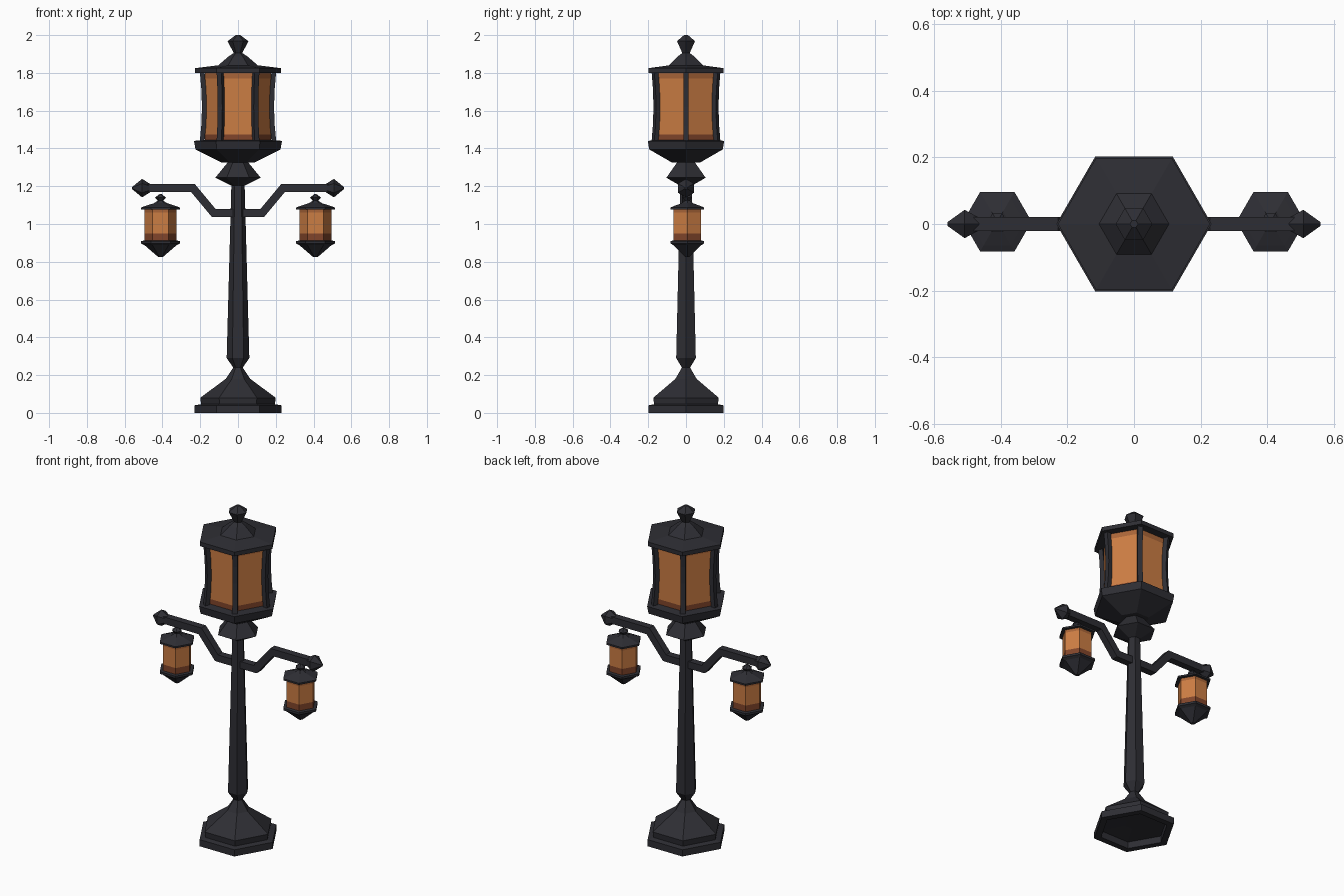
import bpy, bmesh, math
from mathutils import Vector

if "Cube" in bpy.data.objects:
    bpy.data.objects.remove(bpy.data.objects["Cube"])


def material(name, rgb):
    m = bpy.data.materials.new(name)
    m.diffuse_color = (*rgb, 1)
    m.use_nodes = True
    m.node_tree.nodes["Principled BSDF"].inputs["Base Color"].default_value = m.diffuse_color
    return m


IRON = material("dark iron", (0.027, 0.027, 0.034))
AMBER = material("amber glass", (0.60, 0.205, 0.057))
DIM = material("dim amber glass", (0.40, 0.13, 0.04))
BROWN = material("brown glass", (0.22, 0.06, 0.024))


def finish(bm, name, mats):
    bmesh.ops.recalc_face_normals(bm, faces=bm.faces)
    me = bpy.data.meshes.new(name)
    bm.to_mesh(me)
    bm.free()
    for m in mats:
        me.materials.append(m)
    ob = bpy.data.objects.new(name, me)
    bpy.context.collection.objects.link(ob)
    return ob


def hex_turned(name, profile, centre=(0, 0), mats=(IRON,), caps=True, bands=None):
    """Six-sided turned part from (radius, height) points, corners on the x axis."""
    bm = bmesh.new()
    rings = []
    for r, z in profile:
        rings.append([bm.verts.new((centre[0] + r * math.cos(i * math.pi / 3),
                                    centre[1] + r * math.sin(i * math.pi / 3), z))
                      for i in range(6)])
    for k, (a, b) in enumerate(zip(rings, rings[1:])):
        for i in range(6):
            j = (i + 1) % 6
            f = bm.faces.new((a[i], a[j], b[j], b[i]))
            if bands:
                f.material_index = bands[k]
    if caps:
        bm.faces.new(rings[0])
        bm.faces.new(rings[-1])
    return finish(bm, name, mats)


def swept_bar(name, path, side, width, depth):
    """Rectangular bar along a path, mitred at bends; side is the constant cross direction."""
    bm = bmesh.new()
    pts = [Vector(p) for p in path]
    side = Vector(side).normalized()
    rings = []
    for i, p in enumerate(pts):
        d1 = (pts[i] - pts[i - 1]).normalized() if i else (pts[1] - pts[0]).normalized()
        d2 = (pts[i + 1] - p).normalized() if i < len(pts) - 1 else d1
        t = (d1 + d2).normalized()
        n = t.cross(side) * (depth / 2 / t.dot(d1))
        s = side * (width / 2)
        rings.append([bm.verts.new(p + v) for v in (s + n, n - s, -s - n, s - n)])
    for a, b in zip(rings, rings[1:]):
        for i in range(4):
            j = (i + 1) % 4
            bm.faces.new((a[i], a[j], b[j], b[i]))
    bm.faces.new(rings[0])
    bm.faces.new(rings[-1])
    return finish(bm, name, (IRON,))


GLASS = (AMBER, DIM, BROWN)

# Hollow stepped base, tapering pole and flared collar
hex_turned("base", [(0.05, 0.045), (0.19, 0.04), (0.19, 0), (0.23, 0), (0.23, 0.04),
                    (0.195, 0.046), (0.2, 0.08), (0.065, 0.18), (0.025, 0.24)])
hex_turned("pole", [(0.025, 0.24), (0.06, 0.29), (0.035, 1.21)])
hex_turned("collar", [(0.03, 1.20), (0.12, 1.245), (0.055, 1.325), (0.055, 1.34)])

# Main lantern
hex_turned("lantern_bowl", [(0.085, 1.325), (0.225, 1.395), (0.233, 1.44), (0.17, 1.445)])
hex_turned("lantern_glass", [(0.175, 1.44), (0.175, 1.475), (0.175, 1.77), (0.175, 1.805)],
           mats=GLASS, caps=False, bands=(2, 0, 1))
hex_turned("lantern_roof", [(0.228, 1.80), (0.228, 1.825), (0.105, 1.84), (0.05, 1.887),
                            (0.02, 1.907)])
hex_turned("lantern_finial", [(0.02, 1.90), (0.055, 1.968), (0.012, 2.0)])

# Bowed corner posts around the glass
for i in range(6):
    a = i * math.pi / 3
    c, s = math.cos(a), math.sin(a)
    path = [(r * c, r * s, z) for r, z in
            ((0.19, 1.435), (0.182, 1.52), (0.178, 1.62), (0.182, 1.72), (0.19, 1.81))]
    swept_bar(f"lantern_post_{i + 1}", path, (-s, c, 0), 0.028, 0.025)

# Arms, knobs and hanging lanterns on both sides
for label, d in (("left", -1), ("right", 1)):
    swept_bar(f"{label}_arm", [(0, 0, 1.058), (d * 0.128, 0, 1.058), (d * 0.238, 0, 1.19),
                               (d * 0.50, 0, 1.19)], (0, 1, 0), 0.042, 0.042)
    knob = hex_turned(f"{label}_arm_knob", [(0.022, 0.465), (0.049, 0.508), (0.006, 0.56)])
    knob.rotation_euler = (0, d * math.pi / 2, 0)
    knob.location.z = 1.19

    spot = (d * 0.41, 0.007)
    hex_turned(f"{label}_small_bowl", [(0.012, 0.825), (0.085, 0.888), (0.103, 0.897),
                                       (0.103, 0.91), (0.08, 0.913)], spot)
    hex_turned(f"{label}_small_glass", [(0.084, 0.908), (0.084, 0.95), (0.084, 1.06),
                                        (0.084, 1.085)], spot, GLASS, False, (2, 0, 1))
    hex_turned(f"{label}_small_roof", [(0.08, 1.077), (0.103, 1.077), (0.103, 1.087),
                                       (0.082, 1.095), (0.035, 1.11), (0.012, 1.125)], spot)
    hex_turned(f"{label}_small_finial", [(0.012, 1.12), (0.029, 1.14), (0.006, 1.158)], spot)
